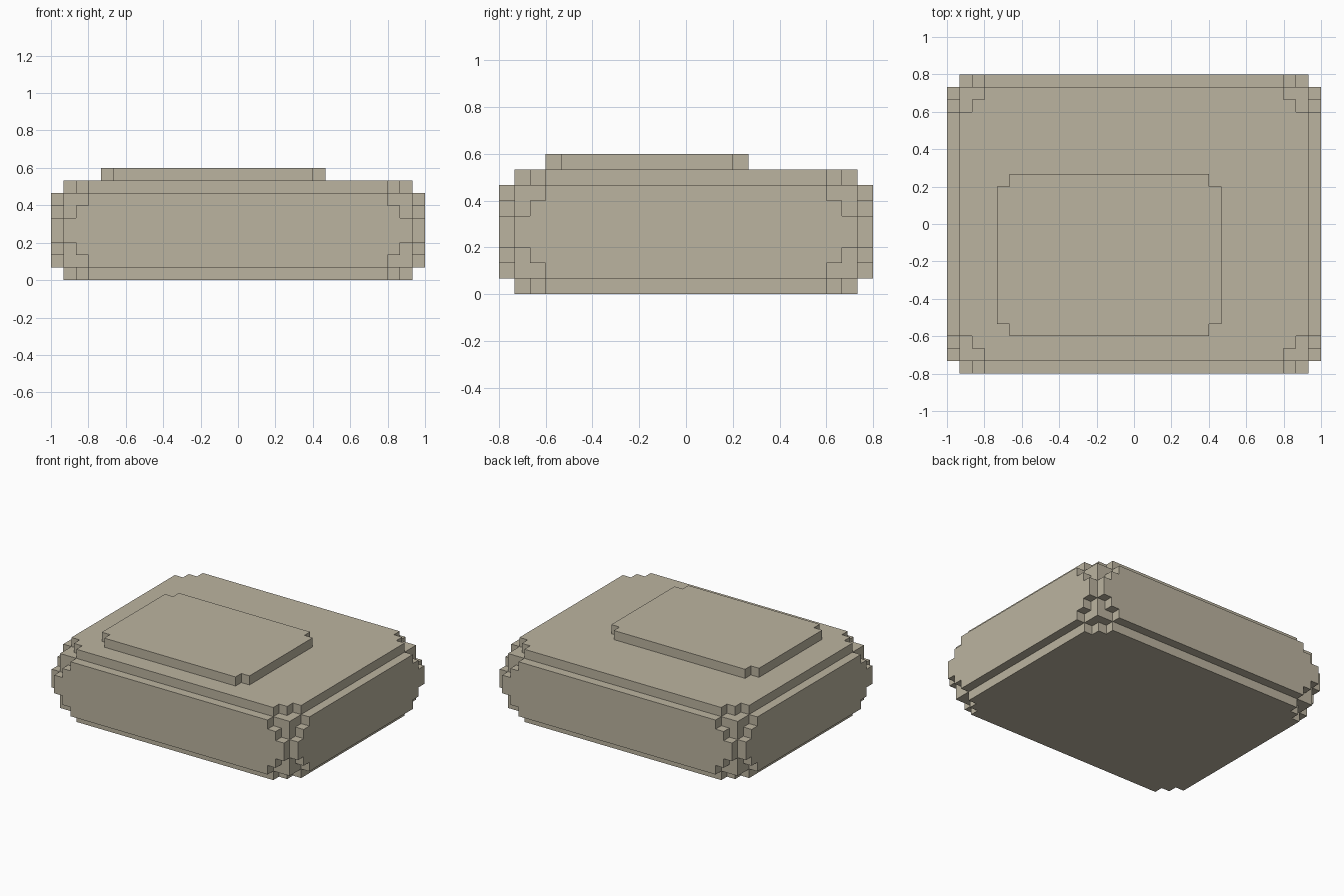
import bpy
import bmesh
from mathutils import Matrix, Vector

U = 1 / 15                      # one block
W, D, H = 30, 24, 8             # body size in blocks

if "Cube" in bpy.data.objects:
    bpy.data.objects.remove(bpy.data.objects["Cube"])

stone = bpy.data.materials.new("warm_stone")
stone.use_nodes = True
COLOUR = (0.50, 0.455, 0.35, 1)
stone.diffuse_color = COLOUR
stone.node_tree.nodes["Principled BSDF"].inputs["Base Color"].default_value = COLOUR


def finish(name, bm):
    bmesh.ops.recalc_face_normals(bm, faces=bm.faces)
    mesh = bpy.data.meshes.new(name)
    bm.to_mesh(mesh)
    bm.free()
    mesh.materials.append(stone)
    obj = bpy.data.objects.new(name, mesh)
    bpy.context.collection.objects.link(obj)


def stepped_outline(w, h, steps):
    """Rectangle with a staircase of one-block steps cut from each corner."""
    stairs = []
    for i in range(steps + 1):
        stairs.append((w / 2 - i, h / 2 - steps + i))
        if i < steps:
            stairs.append((w / 2 - i - 1, h / 2 - steps + i))
    points = []
    for sx, sy in ((1, 1), (-1, 1), (-1, -1), (1, -1)):
        corner = [(x * sx, y * sy) for x, y in stairs]
        points += corner if sx * sy > 0 else corner[::-1]
    return points


def panel(name, centre, across, up, w, h, steps):
    """One-block-thick panel, open where it rests on the surface behind it."""
    across, up, centre = Vector(across), Vector(up), Vector(centre)
    out = across.cross(up)
    bm = bmesh.new()
    base = [bm.verts.new((centre + across * x + up * y) * U)
            for x, y in stepped_outline(w, h, steps)]
    top = [bm.verts.new(v.co + out * U) for v in base]
    bm.faces.new(top)
    for i in range(len(base)):
        j = (i + 1) % len(base)
        bm.faces.new((base[i], base[j], top[j], top[i]))
    # Keep the outward winding of the open shell
    mesh_name = name
    finish(mesh_name, bm)


# Solid core, one block inside the outer surface
cw, cd, ch = W - 2, D - 2, H - 2
core = bmesh.new()
bmesh.ops.create_cube(core, size=1, matrix=Matrix.Translation((0, 0, H / 2 * U))
                      @ Matrix.Diagonal((cw * U, cd * U, ch * U, 1)))
finish("body_core", core)

# Stepped panels on all six sides
mid = H / 2
panel("front_panel", (0, -cd / 2, mid), (1, 0, 0), (0, 0, 1), cw, ch, 2)
panel("back_panel", (0, cd / 2, mid), (-1, 0, 0), (0, 0, 1), cw, ch, 2)
panel("left_panel", (cw / 2, 0, mid), (0, 1, 0), (0, 0, 1), cd, ch, 2)
panel("right_panel", (-cw / 2, 0, mid), (0, -1, 0), (0, 0, 1), cd, ch, 2)
panel("top_panel", (0, 0, H - 1), (1, 0, 0), (0, 1, 0), cw, cd, 2)
panel("bottom_panel", (0, 0, 1), (1, 0, 0), (0, -1, 0), cw, cd, 2)

# Raised off-centre slab on top
panel("raised_slab", (-2, -2.5, H), (1, 0, 0), (0, 1, 0), 18, 13, 1)
